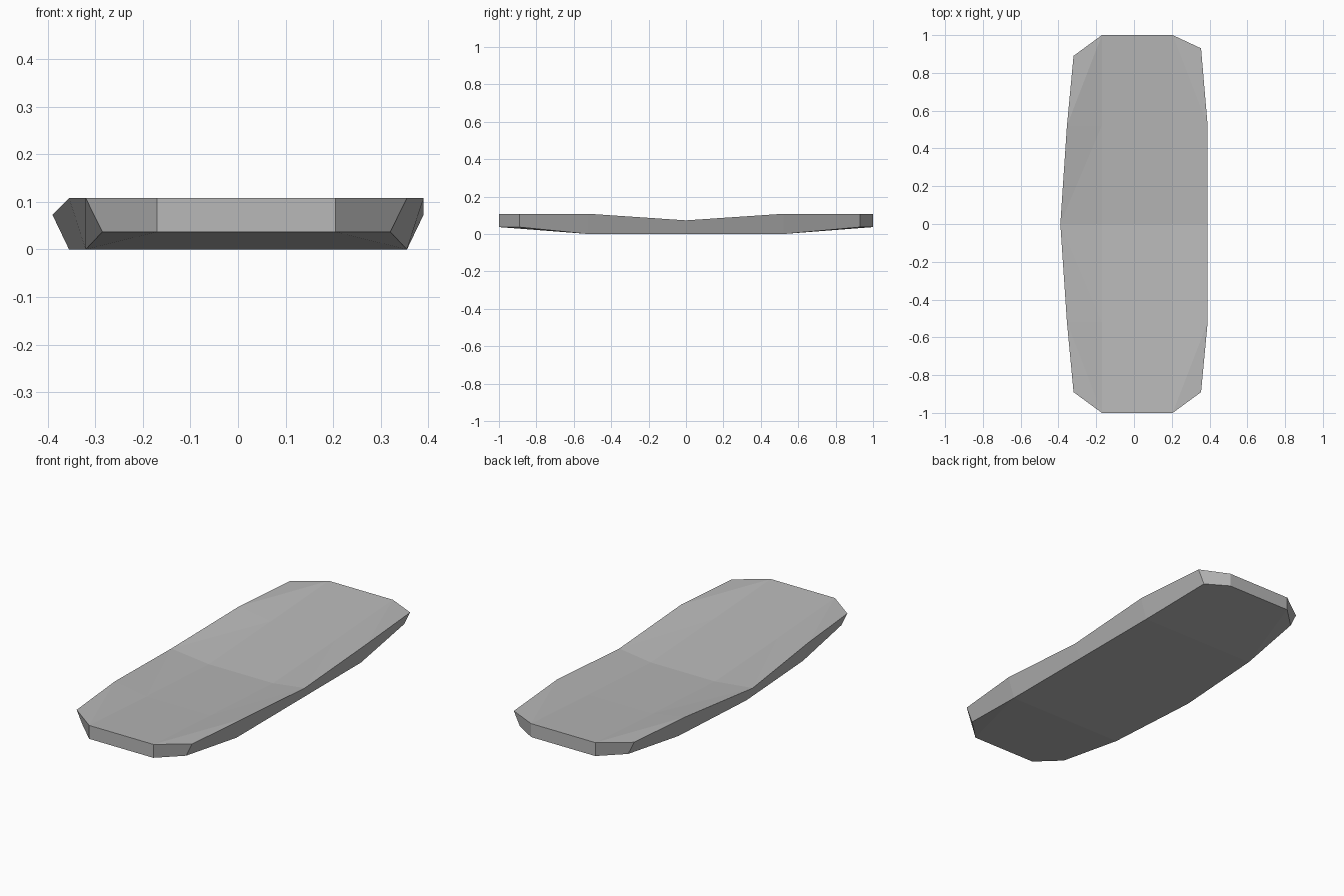
import bpy
import bmesh

if "Cube" in bpy.data.objects:
    bpy.data.objects.remove(bpy.data.objects["Cube"], do_unlink=True)

# Single grey material
grey = bpy.data.materials.new("plain grey")
grey.use_nodes = True
colour = (0.48, 0.48, 0.48, 1)
grey.diffuse_color = colour
grey.node_tree.nodes["Principled BSDF"].inputs["Base Color"].default_value = colour

INNER = (-0.17, 0.205)
UNDERCUT = 0.035

# Half profile from end to middle:
# y, left x, right x, shoulder y, rim z, trough z, underside z
END = (1.0, -0.32, 0.355, 0.89, 0.108, 0.108, 0.037)
QUARTER = (0.52, -0.355, 0.39, 0.52, 0.108, 0.078, 0.0)
MIDDLE = (0.0, -0.39, 0.39, 0.0, 0.073, 0.049, 0.0)
stations = [(END, -1), (QUARTER, -1), (MIDDLE, 1), (QUARTER, 1), (END, 1)]

bm = bmesh.new()
top, bottom = [], []
for (y, left, right, shoulder, rim, trough, under), side in stations:
    right_y = 0.93 if shoulder == 0.89 and side > 0 else shoulder
    ys = [shoulder * side, y * side, y * side, right_y * side]
    top.append([bm.verts.new(p) for p in zip(
        (left, *INNER, right), ys, (rim, trough, trough, rim))])
    bottom.append([bm.verts.new(p) for p in zip(
        (left + UNDERCUT, *INNER, right - UNDERCUT), ys, [under] * 4)])

rows, cols = len(top), len(top[0])


def quad(grid, r, c, flip):
    """One grid cell; rim cells are split from the outer edge towards the ends."""
    a, b = grid[r][c], grid[r][c + 1]
    d, e = grid[r + 1][c], grid[r + 1][c + 1]
    if c == 1:
        faces = [(a, b, e, d)]
    elif (c == 0) == (r < rows // 2):
        faces = [(a, b, d), (b, e, d)]
    else:
        faces = [(a, b, e), (a, e, d)]
    for f in faces:
        bm.faces.new(f[::-1] if flip else f)


# Dished upper surface and rockered underside
for r in range(rows - 1):
    for c in range(cols - 1):
        quad(top, r, c, False)
        quad(bottom, r, c, True)

# Bevelled side wall around the outline
loop = ([(0, c) for c in range(cols)]
        + [(r, cols - 1) for r in range(1, rows)]
        + [(rows - 1, c) for c in range(cols - 2, -1, -1)]
        + [(r, 0) for r in range(rows - 2, 0, -1)])
for (r, c), (s, d) in zip(loop, loop[1:] + loop[:1]):
    bm.faces.new((bottom[r][c], bottom[s][d], top[s][d], top[r][c]))

bmesh.ops.recalc_face_normals(bm, faces=bm.faces)
mesh = bpy.data.meshes.new("dished_slab")
bm.to_mesh(mesh)
bm.free()
mesh.materials.append(grey)
slab = bpy.data.objects.new("dished_slab", mesh)
bpy.context.collection.objects.link(slab)
